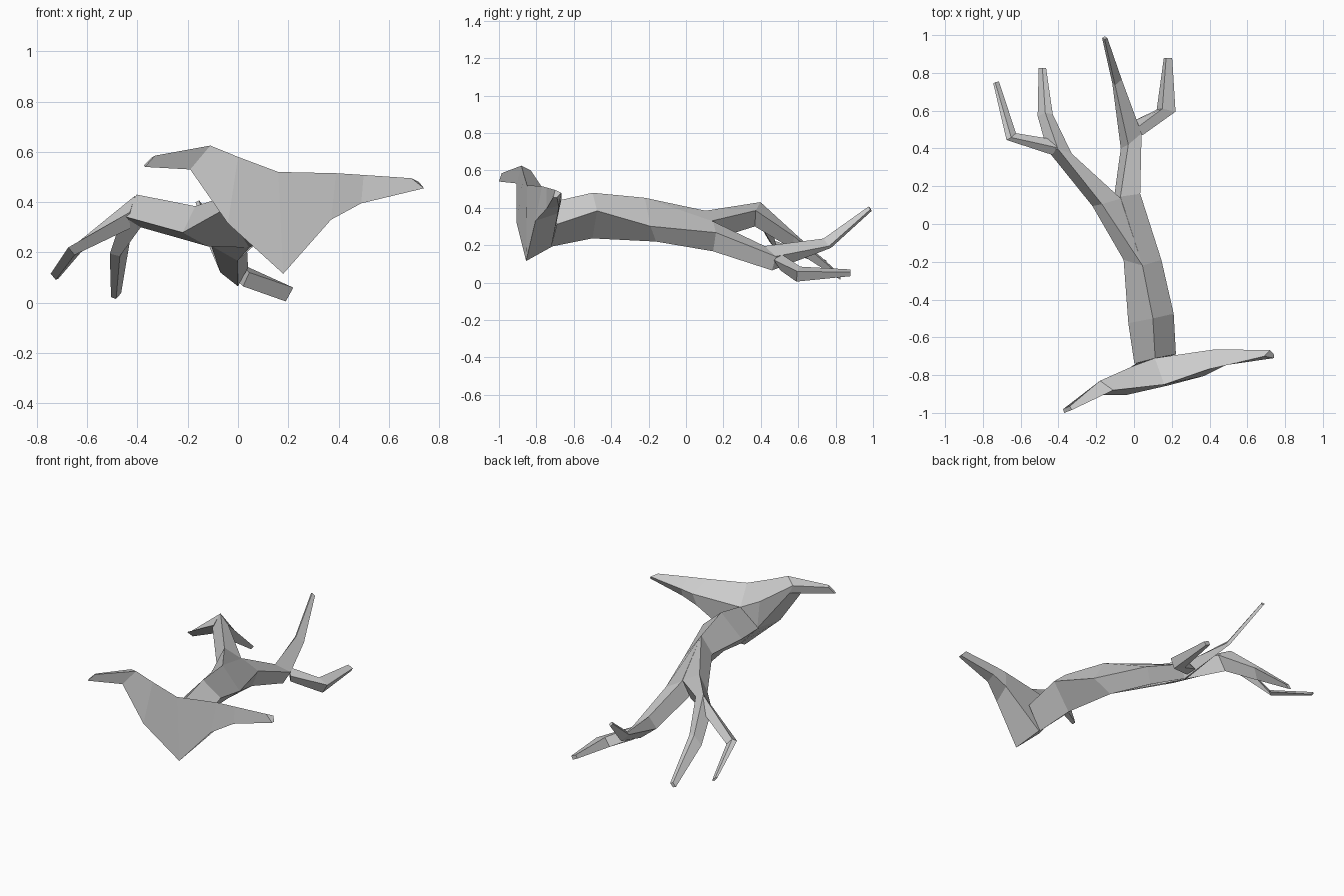
import bpy, bmesh
from mathutils import Vector


def diamond(centre, side, up):
    """Four-sided cross-section: left, top, right, bottom."""
    c, s, u = Vector(centre), Vector(side), Vector(up)
    return [c - s, c + u, c + s, c - u]


def loft(name, rings):
    """Flat-faced tube through four-sided rings, capped at both ends."""
    bm = bmesh.new()
    vs = [[bm.verts.new(p) for p in ring] for ring in rings]
    for a, b in zip(vs, vs[1:]):
        for i in range(4):
            j = (i + 1) % 4
            bm.faces.new((a[i], a[j], b[j], b[i]))
    bm.faces.new(vs[0])
    bm.faces.new(vs[-1][::-1])
    bmesh.ops.recalc_face_normals(bm, faces=bm.faces)
    mesh = bpy.data.meshes.new(name)
    bm.to_mesh(mesh)
    bm.free()
    bpy.context.collection.objects.link(bpy.data.objects.new(name, mesh))


# Flared root plate, rings run left to right:
# front top, front bottom, back bottom, back top
loft("flared_root", [
    [(-.33, -.985, .585), (-.37, -1, .54), (-.375, -.98, .545), (-.34, -.965, .58)],
    [(-.11, -.88, .625), (-.19, -.905, .53), (-.15, -.84, .54), (-.18, -.83, .60)],
    [(0, -.868, .58), (-.04, -.905, .315), (.01, -.74, .31), (0, -.75, .48)],
    [(.16, -.85, .52), (.18, -.855, .115), (.12, -.72, .19), (.11, -.71, .43)],
    [(.39, -.77, .515), (.37, -.805, .33), (.40, -.685, .37), (.42, -.665, .45)],
    [(.50, -.745, .508), (.49, -.745, .395), (.50, -.68, .41), (.50, -.665, .46)],
    [(.69, -.70, .495), (.74, -.71, .455), (.74, -.69, .455), (.72, -.667, .48)],
])

# Sections shared where the limbs split
trunk_fork = diamond((.045, -.19, .336), (.10, 0, -.035), (0, -.03, .117))
left_fork = diamond((-.395, .383, .365), (.065, -.01, .02), (-.008, .015, .065))
right_fork = diamond((-.015, .44, .13), (.055, .04, .01), (-.015, -.02, .065))

# Trunk running into the left branch and its inner twig
loft("trunk_and_left_branch", [
    diamond((.112, -.715, .312), (.11, .025, 0), (0, .005, .12)),
    diamond((.09, -.50, .358), (.12, .025, .025), (.01, 0, .122)),
    trunk_fork,
    diamond((-.145, .115, .304), (.075, .02, .025), (-.025, -.01, .08)),
    left_fork,
    diamond((-.47, .575, .22), (.04, .005, .025), (0, .015, .035)),
    diamond((-.485, .825, .03), (.02, 0, .008), (0, 0, .015)),
])

# Right branch running into its rising twig
loft("right_branch", [
    trunk_fork,
    diamond((-.037, .145, .247), (.07, .015, .02), (-.035, 0, .08)),
    right_fork,
    diamond((-.09, .755, .21), (.025, .01, -.015), (-.01, -.02, .025)),
    diamond((-.155, .985, .395), (.014, 0, -.005), (0, -.008, .012)),
])

# Bent side twigs
loft("left_outer_twig", [
    diamond((-.42, .405, .36), (.01, .04, 0), (.01, 0, .065)),
    diamond((-.65, .463, .21), (.025, .018, -.01), (0, -.005, .02)),
    diamond((-.73, .75, .105), (.015, .005, -.01), (-.005, 0, .014)),
])
loft("right_outer_twig", [
    diamond((.015, .505, .11), (.03, -.035, .01), (-.005, 0, .045)),
    diamond((.17, .60, .045), (.05, -.005, .015), (-.02, .01, .04)),
    diamond((.18, .88, .052), (.022, 0, .003), (-.01, 0, .018)),
])
